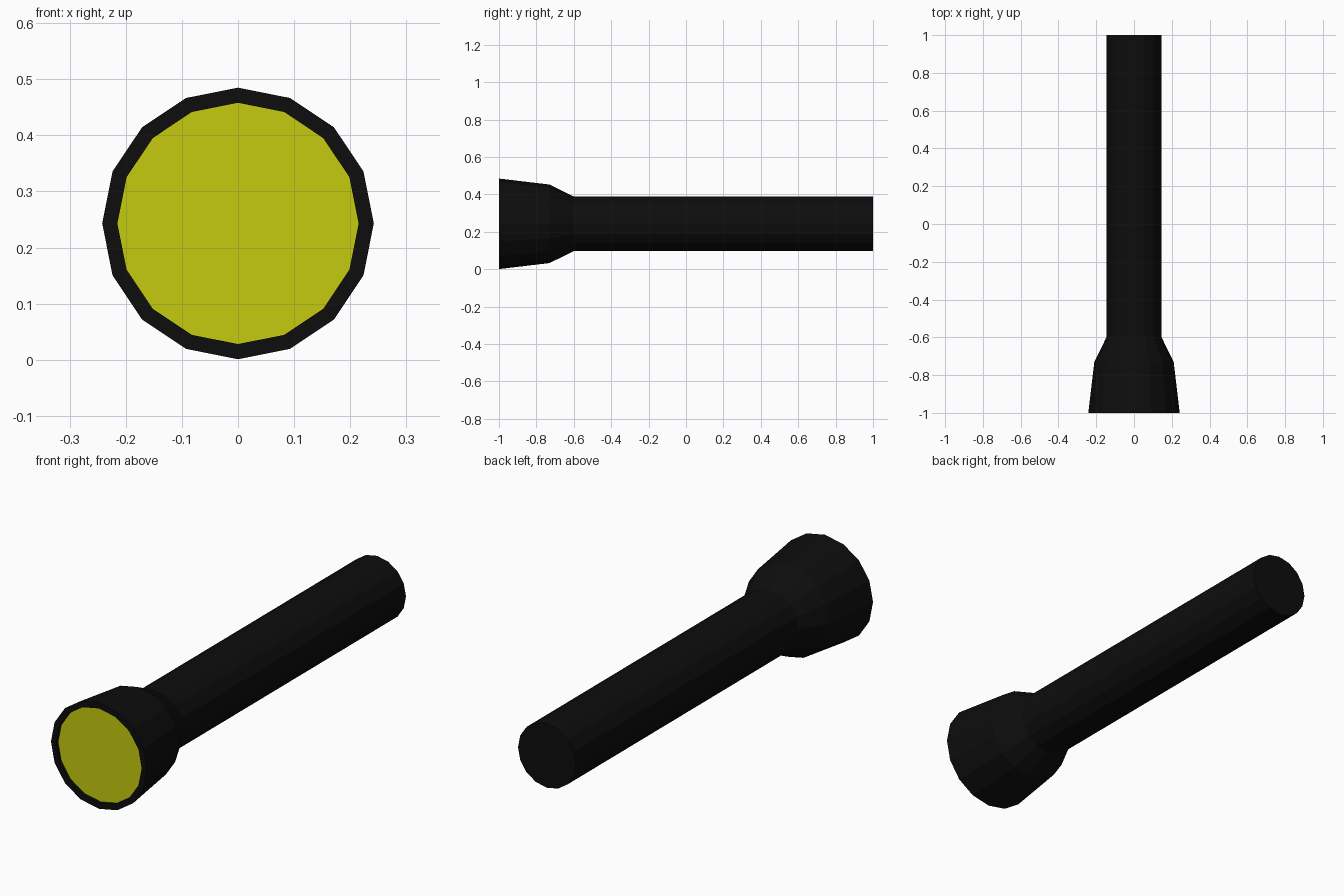
import bpy, bmesh
from math import cos, sin, tau

if "Cube" in bpy.data.objects:
    bpy.data.objects.remove(bpy.data.objects["Cube"])

SIDES = 16
AXIS_Z = 0.243


def material(name, color):
    mat = bpy.data.materials.new(name)
    mat.diffuse_color = (*color, 1)
    mat.use_nodes = True
    mat.node_tree.nodes["Principled BSDF"].inputs["Base Color"].default_value = mat.diffuse_color
    return mat


def lathe(name, profile, mat, cap_start=False, cap_end=False):
    """Revolve (y, radius) points around the torch's long axis."""
    bm = bmesh.new()
    rings = [[bm.verts.new((r * cos(tau * i / SIDES), y, AXIS_Z + r * sin(tau * i / SIDES)))
              for i in range(SIDES)] for y, r in profile]
    for a, b in zip(rings, rings[1:]):
        for i in range(SIDES):
            j = (i + 1) % SIDES
            bm.faces.new((a[i], b[i], b[j], a[j]))
    if cap_start:
        bm.faces.new(rings[0])
    if cap_end:
        bm.faces.new(rings[-1][::-1])
    mesh = bpy.data.meshes.new(name)
    bm.to_mesh(mesh)
    bm.free()
    mesh.materials.append(mat)
    obj = bpy.data.objects.new(name, mesh)
    bpy.context.collection.objects.link(obj)
    return obj


black = material("black_casing", (0.004, 0.004, 0.004))
yellow = material("yellow_lens", (0.56, 0.60, 0.005))

# Casing: recessed rim, flared head, neck, straight handle and flat end cap
lathe("casing", [(-0.987, 0.215), (-1.0, 0.215), (-1.0, 0.242),
                 (-0.73, 0.21), (-0.6, 0.146), (1.0, 0.146)], black, cap_end=True)

# Lens: flat disc set just inside the rim
lathe("lens", [(-0.987, 0.215)], yellow, cap_start=True)
